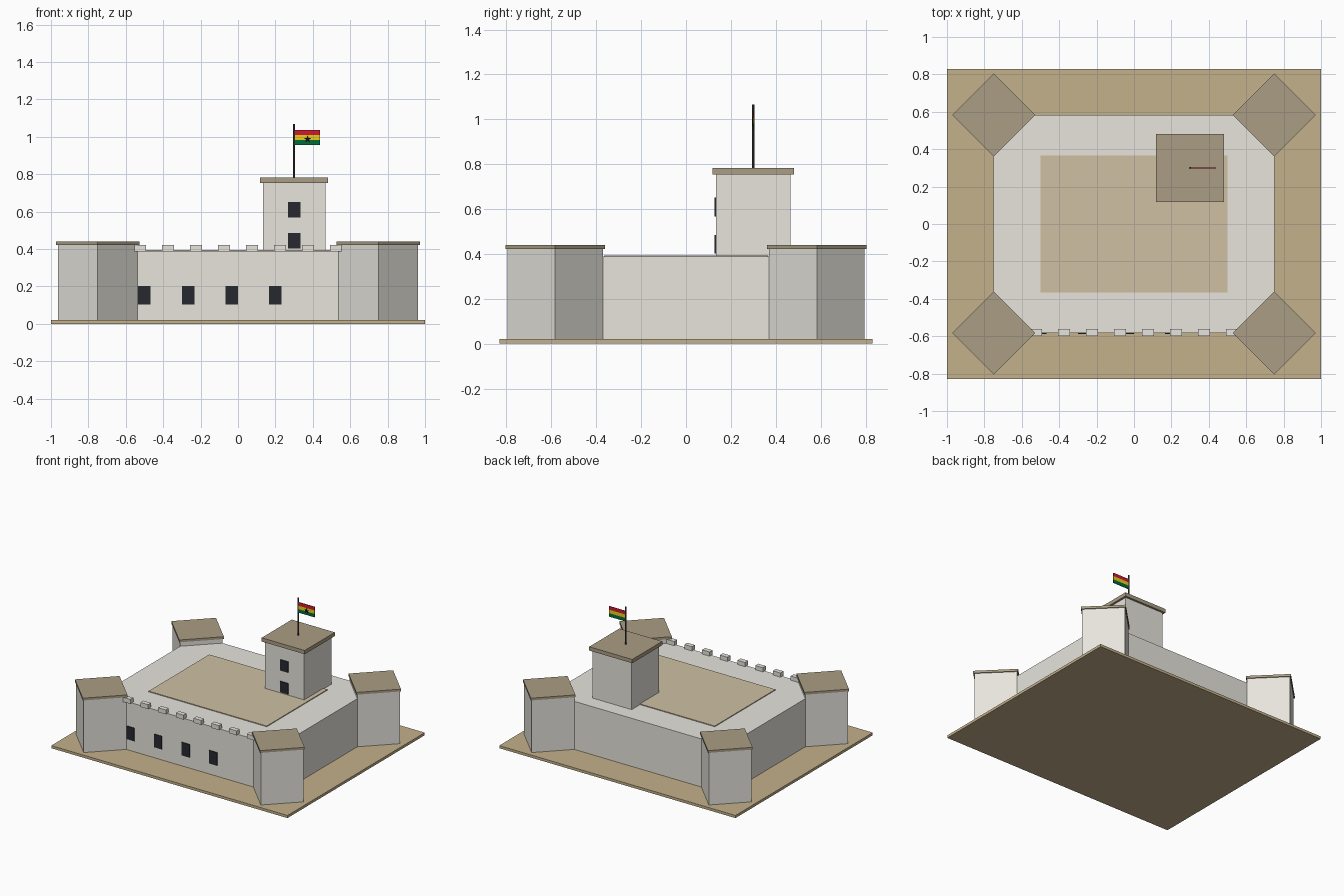
import bpy, bmesh
from math import pi, sin, cos
from mathutils import Matrix

if "Cube" in bpy.data.objects:
    bpy.data.objects.remove(bpy.data.objects["Cube"])


def material(name, rgb):
    m = bpy.data.materials.new(name)
    m.diffuse_color = (*rgb, 1)
    m.use_nodes = True
    m.node_tree.nodes["Principled BSDF"].inputs["Base Color"].default_value = m.diffuse_color
    return m


WALL = material("plaster", (0.80, 0.78, 0.72))
ROOF = material("roof_tan", (0.40, 0.34, 0.23))
SAND = material("sand", (0.55, 0.44, 0.26))
COURT = material("court_sand", (0.62, 0.53, 0.37))
DARK = material("dark_opening", (0.02, 0.022, 0.03))
POLE = material("pole_dark", (0.05, 0.05, 0.05))
RED = material("red", (0.62, 0.01, 0.03))
YELLOW = material("yellow", (0.85, 0.62, 0.01))
GREEN = material("green", (0.0, 0.15, 0.04))
BLACK = material("black", (0.005, 0.005, 0.005))


def finish(name, bm, mat):
    bmesh.ops.recalc_face_normals(bm, faces=bm.faces)
    me = bpy.data.meshes.new(name)
    bm.to_mesh(me)
    bm.free()
    me.materials.append(mat)
    ob = bpy.data.objects.new(name, me)
    bpy.context.collection.objects.link(ob)
    return ob


def box(name, cx, cy, sx, sy, z0, z1, mat, turn=0):
    bm = bmesh.new()
    bmesh.ops.create_cube(bm, size=1)
    bm.transform(Matrix.Diagonal((sx, sy, z1 - z0, 1)))
    bm.transform(Matrix.Rotation(turn, 4, 'Z'))
    bm.transform(Matrix.Translation((cx, cy, (z0 + z1) / 2)))
    return finish(name, bm, mat)


# Ground slab, main block and courtyard floor
HX, HY = 0.75, 0.583
box("ground_slab", 0, 0, 2, 1.66, 0, 0.02, SAND)
box("main_walls", 0, 0, 2 * HX, 2 * HY, 0.02, 0.388, WALL)
box("courtyard_floor", 0, 0, 1.0, 0.733, 0.38, 0.394, COURT)

# Four diamond-set corner bastions with flat caps
for sx in (-1, 1):
    for sy in (-1, 1):
        box("bastion", sx * HX, sy * HY, 0.30, 0.30, 0.02, 0.422, WALL, pi / 4)
        box("bastion_cap", sx * HX, sy * HY, 0.314, 0.314, 0.422, 0.44, ROOF, pi / 4)

# Battlements along the front wall
for i in range(8):
    box("merlon", -0.525 + 0.15 * i, -0.58, 0.064, 0.036, 0.386, 0.42, WALL)

# Front windows
for i in range(4):
    box("wall_window", -0.5 + 0.2333 * i, -HY, 0.067, 0.012, 0.103, 0.203, DARK)

# Tower with roof and windows
box("tower", 0.3, 0.3, 0.333, 0.333, 0.38, 0.753, WALL)
box("tower_roof", 0.3, 0.3, 0.364, 0.364, 0.753, 0.782, ROOF)
for z in (0.402, 0.568):
    box("tower_window", 0.3, 0.1335, 0.067, 0.013, z, z + 0.083, DARK)

# Flagpole
bm = bmesh.new()
bmesh.ops.create_cone(bm, cap_ends=True, segments=8, radius1=0.006, radius2=0.006, depth=0.29,
                      matrix=Matrix.Translation((0.3, 0.3, 0.922)))
finish("flagpole", bm, POLE)

# Striped flag
for i, mat in enumerate((GREEN, YELLOW, RED)):
    z = 0.955 + i * 0.0267
    box("flag_stripe", 0.372, 0.3, 0.134, 0.004, z, z + 0.0267, mat)

# Star on the front of the flag
bm = bmesh.new()
ring = []
for i in range(10):
    r = 0.022 if i % 2 == 0 else 0.009
    a = pi / 2 + i * pi / 5
    ring.append(bm.verts.new((0.372 + r * cos(a), 0.2985, 0.987 + r * sin(a))))
face = bm.faces.new(ring)
ext = bmesh.ops.extrude_face_region(bm, geom=[face])
for v in ext["geom"]:
    if isinstance(v, bmesh.types.BMVert):
        v.co.y -= 0.002
finish("flag_star", bm, BLACK)
